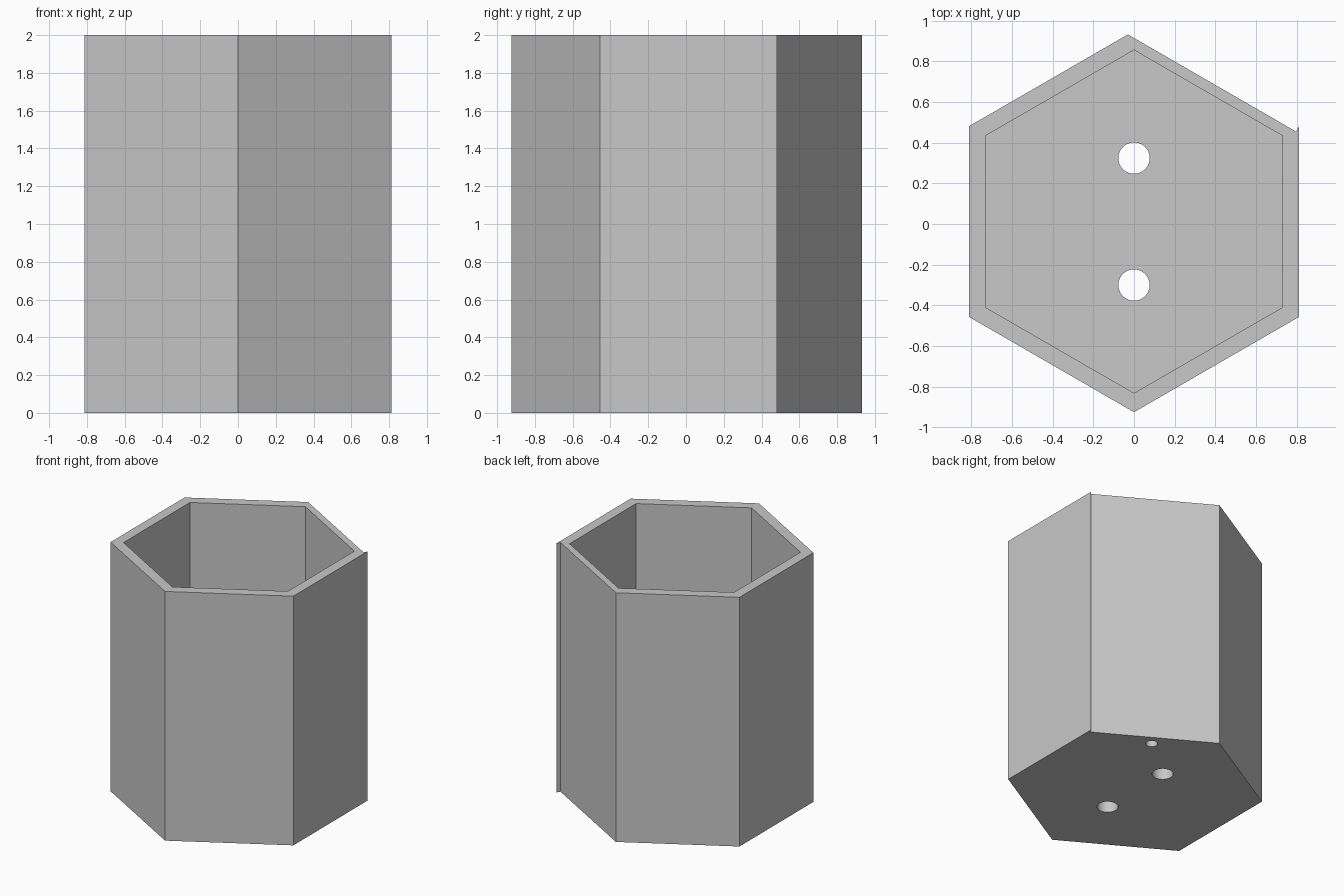
import bpy, bmesh, math
from mathutils import Vector

default = bpy.data.objects.get("Cube")
if default:
    bpy.data.objects.remove(default, do_unlink=True)

HEIGHT, FLOOR = 2.0, 0.12
CENTRE = Vector((0, 0.012))
OUTER, INNER = 0.937, 0.843          # corner radii
RECESS = 0.03                        # depth of the shaved back panel
OUT = Vector((0.5, math.sqrt(0.75)))  # outward direction of that panel

grey = bpy.data.materials.new("warm_grey")
grey.use_nodes = True
colour = (0.58, 0.58, 0.58, 1)
grey.diffuse_color = colour
grey.node_tree.nodes["Principled BSDF"].inputs["Base Color"].default_value = colour


def hexagon(radius):
    return [CENTRE + radius * Vector((math.cos(a), math.sin(a)))
            for a in (math.radians(30 + 60 * i) for i in range(6))]


def circle(centre, radius, sides=40):
    return [centre + radius * Vector((math.cos(a), math.sin(a)))
            for a in (math.tau * i / sides for i in range(sides))]


def prism(name, outline, bottom, top):
    bm = bmesh.new()
    base = bm.faces.new([bm.verts.new((p.x, p.y, bottom)) for p in outline])
    moved = bmesh.ops.extrude_face_region(bm, geom=[base])["geom"]
    bmesh.ops.translate(bm, vec=(0, 0, top - bottom),
                        verts=[g for g in moved if isinstance(g, bmesh.types.BMVert)])
    bmesh.ops.recalc_face_normals(bm, faces=bm.faces)
    mesh = bpy.data.meshes.new(name)
    bm.to_mesh(mesh)
    bm.free()
    mesh.materials.append(grey)
    obj = bpy.data.objects.new(name, mesh)
    bpy.context.collection.objects.link(obj)
    return obj


# Outer shell, with the back panel set in and a small lip left at one corner
corners = hexagon(OUTER)
along = Vector((-math.sqrt(0.75), 0.5))
apex = corners[1] + RECESS / math.sqrt(0.75) * Vector((-math.sqrt(0.75), -0.5))
outline = [corners[0], corners[0] - RECESS * OUT, apex] + corners[2:]
cup = prism("hexagonal_cup", outline, 0, HEIGHT)

# Cavity, two through holes and one blind hole in the base
cutters = [
    prism("cavity_cutter", hexagon(INNER), FLOOR, HEIGHT + 0.2),
    prism("back_hole_cutter", circle(CENTRE + Vector((0, 0.312)), 0.077), -0.1, FLOOR + 0.1),
    prism("front_hole_cutter", circle(CENTRE - Vector((0, 0.312)), 0.077), -0.1, FLOOR + 0.1),
    prism("blind_hole_cutter", circle(CENTRE + 0.69 * OUT, 0.043), -0.1, FLOOR - 0.04),
]
bpy.context.view_layer.objects.active = cup
for cutter in cutters:
    cutter.hide_render = True
    mod = cup.modifiers.new(cutter.name, "BOOLEAN")
    mod.operation = "DIFFERENCE"
    mod.solver = "EXACT"
    mod.object = cutter
    bpy.ops.object.modifier_apply(modifier=mod.name)
    bpy.data.objects.remove(cutter, do_unlink=True)

# Smooth hole walls, sharp edges elsewhere
bpy.ops.object.select_all(action="DESELECT")
cup.select_set(True)
bpy.ops.object.shade_smooth_by_angle(angle=math.radians(30))
